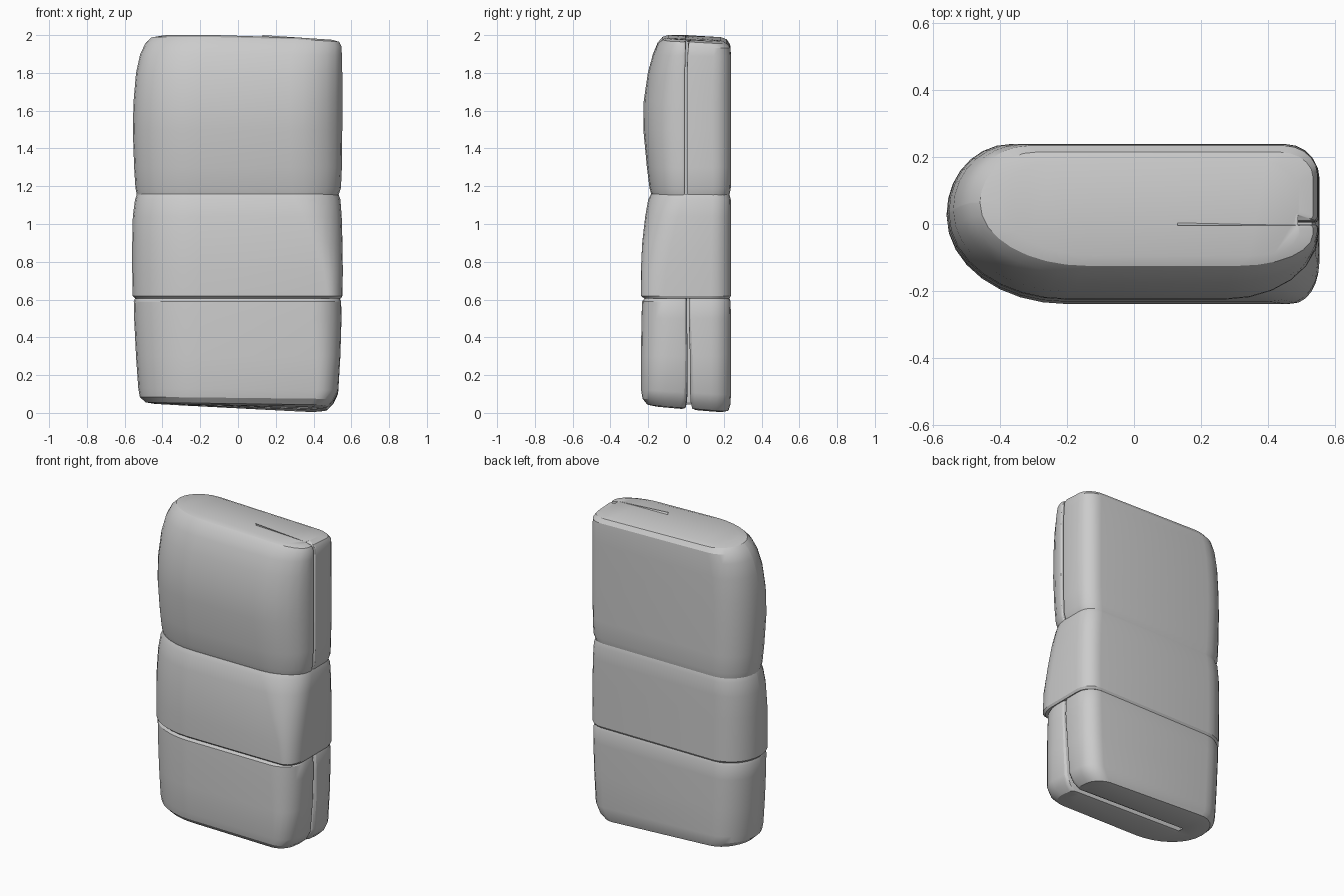
import bpy, bmesh, math


def corner(cx, cy, rx, ry, start, n):
    # quarter ellipse, counter-clockwise
    return [(cx + rx * math.cos(math.radians(start + 90 * i / n)),
             cy + ry * math.sin(math.radians(start + 90 * i / n))) for i in range(n + 1)]


def outline(x0, x1, y0, y1, fr, slit=None):
    # plan of the folded cloth: round fold on the left, open edges on the right
    w, h = x1 - x0, y1 - y0
    flx, fly, blx, bly = 0.32 * w, 0.55 * h, 0.17 * w, 0.44 * h
    frx, fry, brx, bry = fr[0], fr[1] * h, 0.10, 0.22 * h
    pts = corner(x0 + flx, y0 + fly, flx, fly, 180, 8)
    pts += corner(x1 - frx, y0 + fry, frx, fry, 270, 6)
    if slit:
        xs, yc, g, r = slit
        pts += corner(x1 - r, yc - g - r, r, r, 0, 3)
        pts += [(xs, yc - g), (xs, yc + g)]
        pts += corner(x1 - r, yc + g + r, r, r, 270, 3)
    pts += corner(x1 - brx, y1 - bry, brx, bry, 0, 5)
    pts += corner(x0 + blx, y1 - bly, blx, bly, 90, 7)
    return pts


def loft(name, rings, height=lambda x, y, z: z):
    bm = bmesh.new()
    loops = [[bm.verts.new((x, y, height(x, y, z))) for x, y in outline(*args)]
             for z, *args in rings]
    for a, b in zip(loops, loops[1:]):
        for i in range(len(a)):
            j = (i + 1) % len(a)
            bm.faces.new((a[i], a[j], b[j], b[i]))
    caps = [bm.faces.new(loops[0][::-1]), bm.faces.new(loops[-1])]
    bmesh.ops.triangulate(bm, faces=caps)
    bmesh.ops.remove_doubles(bm, verts=bm.verts, dist=0.0005)
    bmesh.ops.recalc_face_normals(bm, faces=bm.faces)
    mesh = bpy.data.meshes.new(name)
    bm.to_mesh(mesh)
    bm.free()
    ob = bpy.data.objects.new(name, mesh)
    bpy.context.collection.objects.link(ob)
    bpy.ops.object.select_all(action='DESELECT')
    ob.select_set(True)
    bpy.context.view_layer.objects.active = ob
    bpy.ops.object.shade_smooth_by_angle(angle=math.radians(28))


# lower flap: split along its whole bottom, back layer hanging lower on the right
def sag(x, y, z):
    k = max(0, 1 - z / 0.3)
    tx = min(1, max(0, (x + 0.5) / 0.95))
    ty = min(1, max(0, (y + 0.22) / 0.42))
    return z - 0.059 * k * tx * (0.25 + 0.75 * ty)


loft("lower_section", [
    (0.050, -0.44, 0.43, -0.16, 0.200, (0.08, 0.25), (-0.34, 0.015, 0.035, 0.02)),
    (0.056, -0.49, 0.47, -0.205, 0.225, (0.09, 0.25), (-0.36, 0.015, 0.018, 0.03)),
    (0.085, -0.52, 0.505, -0.230, 0.235, (0.10, 0.25), (-0.36, 0.015, 0.010, 0.03)),
    (0.13, -0.528, 0.53, -0.238, 0.238, (0.11, 0.26), (-0.36, 0.015, 0.007, 0.03)),
    (0.30, -0.540, 0.542, -0.238, 0.238, (0.13, 0.30), (-0.36, 0.015, 0.006, 0.025)),
    (0.50, -0.550, 0.548, -0.236, 0.238, (0.15, 0.32), (-0.36, 0.01, 0.005, 0.02)),
    (0.59, -0.552, 0.546, -0.232, 0.236, (0.15, 0.32), (-0.36, 0.01, 0.005, 0.02)),
    (0.612, -0.542, 0.536, -0.215, 0.228, (0.15, 0.32), (-0.36, 0.01, 0.005, 0.02)),
], sag)

# unsplit middle band
loft("middle_band", [
    (0.606, -0.545, 0.545, -0.222, 0.230, (0.08, 0.25)),
    (0.62, -0.558, 0.553, -0.238, 0.238, (0.08, 0.25)),
    (0.75, -0.560, 0.555, -0.239, 0.238, (0.10, 0.28)),
    (0.90, -0.560, 0.553, -0.232, 0.238, (0.15, 0.33)),
    (1.04, -0.557, 0.549, -0.216, 0.238, (0.20, 0.38)),
    (1.13, -0.545, 0.542, -0.200, 0.237, (0.24, 0.42)),
    (1.158, -0.535, 0.532, -0.186, 0.230, (0.24, 0.42)),
])


# upper section: split on the right only, dipping at the open top corner
def dip(x, y, z):
    k = max(0, (z - 1.85) / 0.15)
    t = min(1, max(0, (x - 0.13) / 0.42))
    z -= k * (0.028 * t + 0.012 * max(0, y) / 0.2)
    if k > 0.85 and abs(x - 0.13) < 0.001 and 0.01 < y < 0.06:
        z -= 0.05
    return z


loft("upper_section", [
    (1.152, -0.535, 0.532, -0.182, 0.230, (0.24, 0.40), (0.13, 0.0, 0.004, 0.01)),
    (1.19, -0.543, 0.545, -0.193, 0.237, (0.26, 0.40), (0.13, 0.0, 0.005, 0.01)),
    (1.30, -0.550, 0.550, -0.207, 0.238, (0.27, 0.41), (0.13, 0.0, 0.005, 0.01)),
    (1.50, -0.557, 0.552, -0.226, 0.239, (0.28, 0.43), (0.13, 0.0, 0.005, 0.01)),
    (1.65, -0.553, 0.552, -0.224, 0.239, (0.28, 0.43), (0.13, 0.0, 0.005, 0.01)),
    (1.80, -0.540, 0.552, -0.202, 0.239, (0.28, 0.40), (0.13, 0.0, 0.005, 0.01)),
    (1.90, -0.518, 0.550, -0.175, 0.238, (0.27, 0.36), (0.13, 0.003, 0.005, 0.01)),
    (1.96, -0.490, 0.548, -0.150, 0.234, (0.25, 0.33), (0.13, 0.005, 0.006, 0.01)),
    (1.99, -0.460, 0.535, -0.125, 0.215, (0.22, 0.28), (0.13, 0.006, 0.009, 0.01)),
    (2.00, -0.400, 0.495, -0.095, 0.185, (0.15, 0.22), (0.13, 0.012, 0.016, 0.01)),
], dip)
